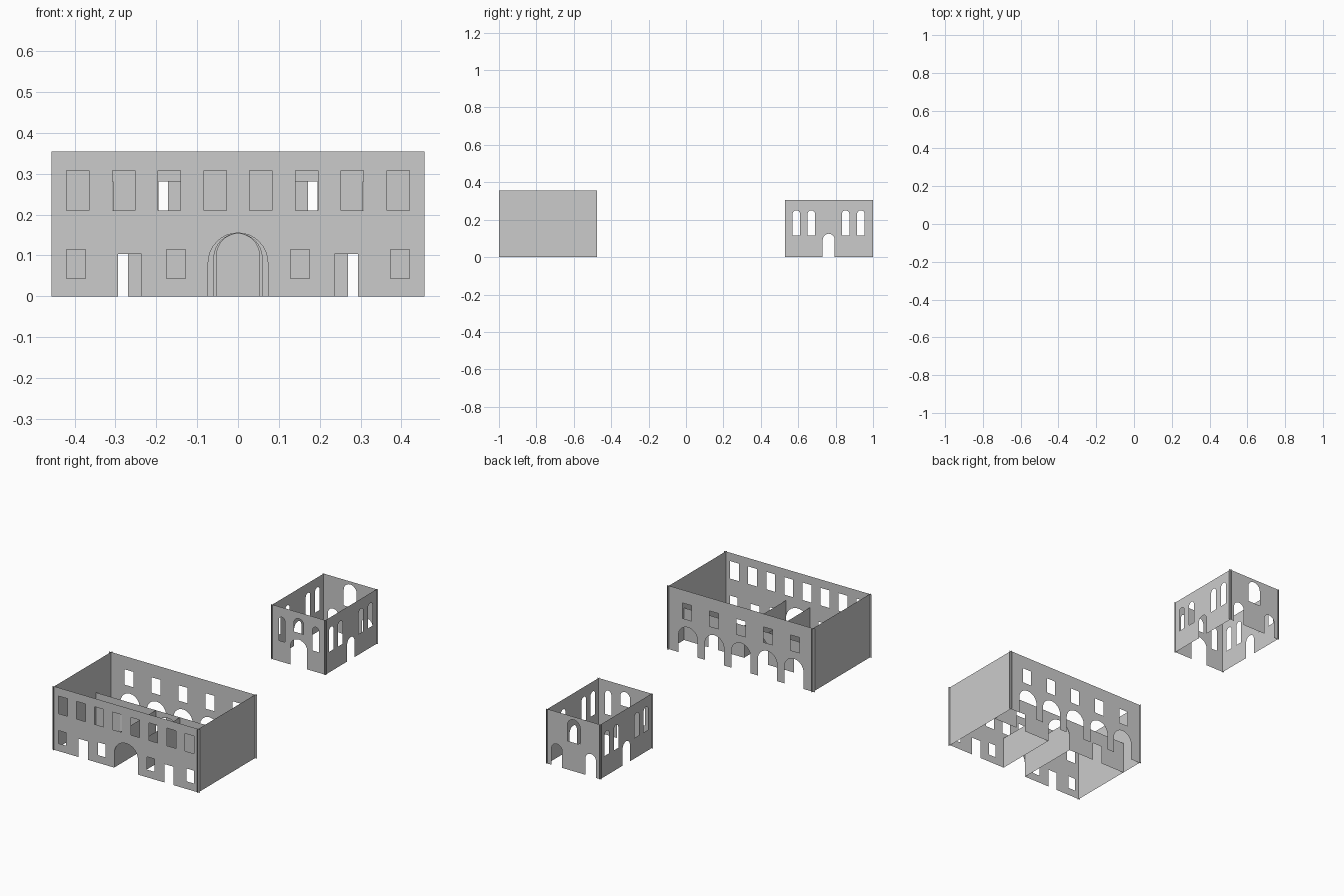
import bpy, bmesh, math
from mathutils import Vector

if "Cube" in bpy.data.objects:
    bpy.data.objects.remove(bpy.data.objects["Cube"])


def rect(c, w, z0, z1):
    """Square-headed opening, listed from lower left over the top to lower right."""
    return [(c - w / 2, z0), (c - w / 2, z1), (c + w / 2, z1), (c + w / 2, z0)]


def arch(c, w, z0, z1, n=16):
    """Round-headed opening in the same order."""
    r = w / 2
    pts = [(c - r, z0)]
    for i in range(n + 1):
        a = math.pi * (1 - i / n)
        pts.append((c + r * math.cos(a), z1 - r + r * math.sin(a)))
    return pts + [(c + r, z0)]


def wall(name, axis, pos, u0, u1, h, openings=()):
    """Flat sheet wall along x or y; openings touching the ground become notches."""
    doors = sorted([o for o in openings if o[0][1] == 0], key=lambda o: o[0][0])
    holes = [o for o in openings if o[0][1] > 0]
    outline = [(u0, 0)] + [p for d in doors for p in d] + [(u1, 0), (u1, h), (u0, h)]
    bm = bmesh.new()
    for loop in [outline] + holes:
        vs = [bm.verts.new((u, pos, z) if axis == 'x' else (pos, u, z)) for u, z in loop]
        for a, b in zip(vs, vs[1:] + vs[:1]):
            bm.edges.new((a, b))
    normal = Vector((0, -1, 0)) if axis == 'x' else Vector((1, 0, 0))
    bmesh.ops.triangle_fill(bm, use_beauty=True, use_dissolve=False,
                            edges=bm.edges[:], normal=normal)
    me = bpy.data.meshes.new(name)
    bm.to_mesh(me)
    bm.free()
    ob = bpy.data.objects.new(name, me)
    bpy.context.collection.objects.link(ob)
    return ob


def both(f, c, *args):
    """Mirrored pair of openings."""
    return [f(-c, *args), f(c, *args)]


# Large building: walls cross slightly past each other at the corners
W, H, LAP = 0.457, 0.355, 0.011
Y0, Y1 = -1.0, -0.475

front = [arch(0, 0.146, 0, 0.155)] + both(rect, 0.265, 0.058, 0, 0.103)
for c in (0.056, 0.168, 0.280, 0.392):
    front += both(rect, c, 0.055, 0.21, 0.308)
for c in (0.152, 0.397):
    front += both(rect, c, 0.046, 0.043, 0.115)
wall("hall_front_wall", 'x', Y0 + LAP, -W, W, H, front)

back = [arch(i * 0.164, 0.118, 0, 0.153) for i in range(-2, 3)]
back += [rect(i * 0.167, 0.056, 0.195, 0.281) for i in range(-2, 3)]
wall("hall_back_wall", 'x', Y1 - LAP, -W, W, H, back)

for side, s in (("left", -1), ("right", 1)):
    wall(f"hall_{side}_wall", 'y', s * (W - LAP), Y0, Y1, H)

# Low partitions: cross wall and the two passage walls behind the main arch
YC, HP = -0.62, 0.18
wall("cross_wall", 'x', YC, -W + LAP, W - LAP, HP,
     [arch(0, 0.146, 0, 0.155)] + both(rect, 0.265, 0.058, 0, 0.103))
for side, s in (("left", -1), ("right", 1)):
    wall(f"passage_{side}_wall", 'y', s * 0.0745, Y0 + LAP, YC, HP)

# Small building
w, h, lap = 0.172, 0.305, 0.008
y0, y1 = 0.53, 1.0
wall("annex_front_wall", 'x', y0 + lap, -w, w, h,
     [arch(0, 0.104, 0, 0.153), arch(0, 0.06, 0.19, 0.27)]
     + both(arch, 0.105, 0.038, 0.115, 0.25))
wall("annex_back_wall", 'x', y1 - lap, -w, w, h,
     [arch(0, 0.08, 0.16, 0.288)] + both(arch, 0.105, 0.066, 0, 0.125))
side_openings = [arch(0.763, 0.064, 0, 0.125)]
side_openings += [arch(y, 0.04, 0.115, 0.25) for y in (0.59, 0.67, 0.853, 0.935)]
for side, s in (("left", -1), ("right", 1)):
    wall(f"annex_{side}_wall", 'y', s * (w - lap), y0, y1, h, side_openings)
